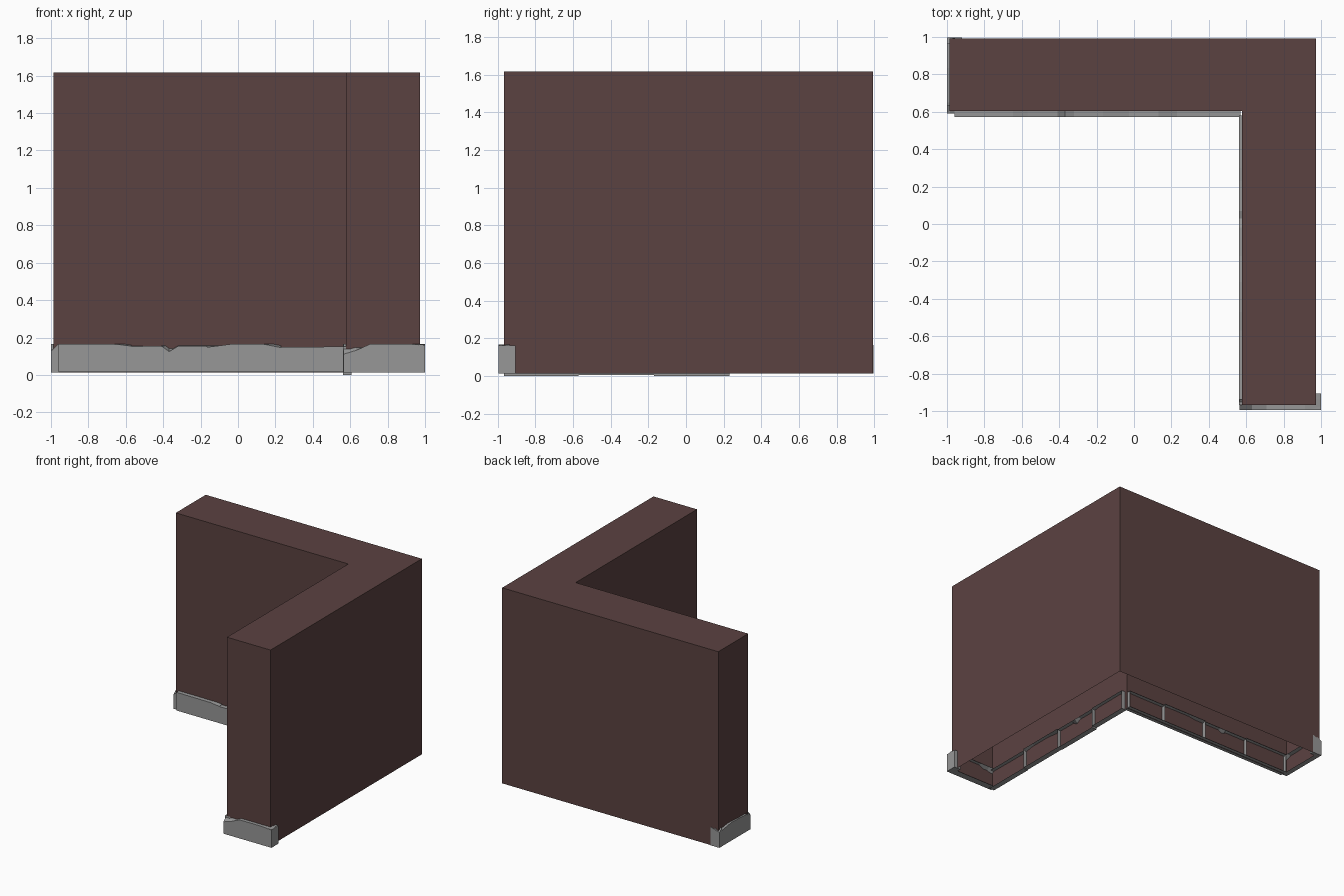
import bpy, bmesh
from mathutils import Vector

if "Cube" in bpy.data.objects:
    bpy.data.objects.remove(bpy.data.objects["Cube"])


def material(name, rgb):
    m = bpy.data.materials.new(name)
    m.diffuse_color = (*rgb, 1)
    m.use_nodes = True
    m.node_tree.nodes["Principled BSDF"].inputs["Base Color"].default_value = m.diffuse_color
    return m


PLASTER = material("dark red brown", (0.105, 0.054, 0.053))
STONE = material("grey stone", (0.31, 0.31, 0.31))


def finish(bm, name, mat):
    bmesh.ops.recalc_face_normals(bm, faces=bm.faces)
    me = bpy.data.meshes.new(name)
    bm.to_mesh(me)
    bm.free()
    me.materials.append(mat)
    ob = bpy.data.objects.new(name, me)
    bpy.context.collection.objects.link(ob)
    return ob


# L-shaped wall shell, open underneath
X0, X1, XI = -0.987, 0.972, 0.577
Y0, Y1, YI = -0.967, 0.992, 0.604
outline = [(X0, YI), (XI, YI), (XI, Y0), (X1, Y0), (X1, Y1), (X0, Y1)]
bm = bmesh.new()
low = [bm.verts.new((x, y, 0.014)) for x, y in outline]
top = [bm.verts.new((x, y, 1.616)) for x, y in outline]
bm.faces.new(top)
for i in range(6):
    j = (i + 1) % 6
    bm.faces.new((low[i], low[j], top[j], top[i]))
finish(bm, "wall", PLASTER)


def stone(name, start, along, out, length, depth, z0, z1, chips, inset=0.03):
    """Skirting stone with an open back sunk in the wall.
    chips: (fraction along, drop of the front top edge)."""
    s, a, o = Vector((*start, 0)), Vector((*along, 0)), Vector((*out, 0))
    up = Vector((0, 0, 1))
    bm = bmesh.new()

    def v(t, d, z):
        return bm.verts.new(s + a * (t * length) + o * d + up * z)

    front = [v(t, depth, z1 - drop) for t, drop in chips]
    back = [v(t, -inset, z1) for t, drop in chips]
    f0, f1 = v(0, depth, z0), v(1, depth, z0)
    b0, b1 = v(0, -inset, z0), v(1, -inset, z0)
    bm.faces.new([f0, f1] + front[::-1])
    bm.faces.new((f0, b0, b1, f1))
    bm.faces.new((f0, front[0], back[0], b0))
    bm.faces.new((f1, b1, back[-1], front[-1]))
    for i in range(len(chips) - 1):
        bm.faces.new((front[i], front[i + 1], back[i + 1], back[i]))
    return finish(bm, name, STONE)


PLAIN = [(0, 0.003), (1, 0.003)]
CHIPS = [
    [(0, 0.0), (0.8, 0.002), (1, 0.012)],
    [(0, 0.005), (0.4, 0.004), (0.5, 0.033), (0.62, 0.004), (1, 0.004)],
    [(0, 0.018), (0.35, 0.0), (0.75, 0.0), (1, 0.02)],
    [(0, 0.004), (1, 0.0)],
]
TOPS = [0.166, 0.158, 0.166, 0.152]

# row along the front-facing inner wall
cuts = [-0.96, -0.57, -0.167, 0.23, 0.57]
for i in range(4):
    stone(f"front_skirting_{i + 1}", (cuts[i], YI), (1, 0), (0, -1),
          cuts[i + 1] - cuts[i], 0.032, 0.017, TOPS[i], CHIPS[i])

# row along the side-facing inner wall
cuts = [0.58, 0.23, -0.17, -0.57, -0.967]
bottoms = [0.012, 0.0, 0.004, 0.0]
for i in range(4):
    stone(f"side_skirting_{i + 1}", (XI, cuts[i]), (0, -1), (-1, 0),
          cuts[i] - cuts[i + 1], 0.016, bottoms[i], TOPS[i], CHIPS[i])

# end caps with short returns around the outer corners
stone("front_end_cap", (0.565, Y0), (1, 0), (0, -1), 0.435, 0.028, 0.014, 0.166,
      [(0, 0.055), (0.15, 0.035), (0.33, 0.0), (0.8, 0.0), (1, 0.008)])
stone("front_end_return", (X1, -0.993), (0, 1), (1, 0), 0.088, 0.028, 0.014, 0.164, PLAIN)
stone("left_end_cap", (X0, 0.59), (0, 1), (-1, 0), 0.405, 0.013, 0.014, 0.164,
      [(0, 0.035), (0.15, 0.01), (0.6, 0.0), (1, 0.025)])
stone("left_end_front_return", (-1.0, YI), (1, 0), (0, -1), 0.04, 0.014, 0.017, 0.166,
      [(0, 0.04), (1, 0.0)])
stone("left_end_back_return", (-1.0, Y1), (1, 0), (0, 1), 0.08, 0.004, 0.014, 0.164,
      [(0, 0.025), (1, 0.0)])
